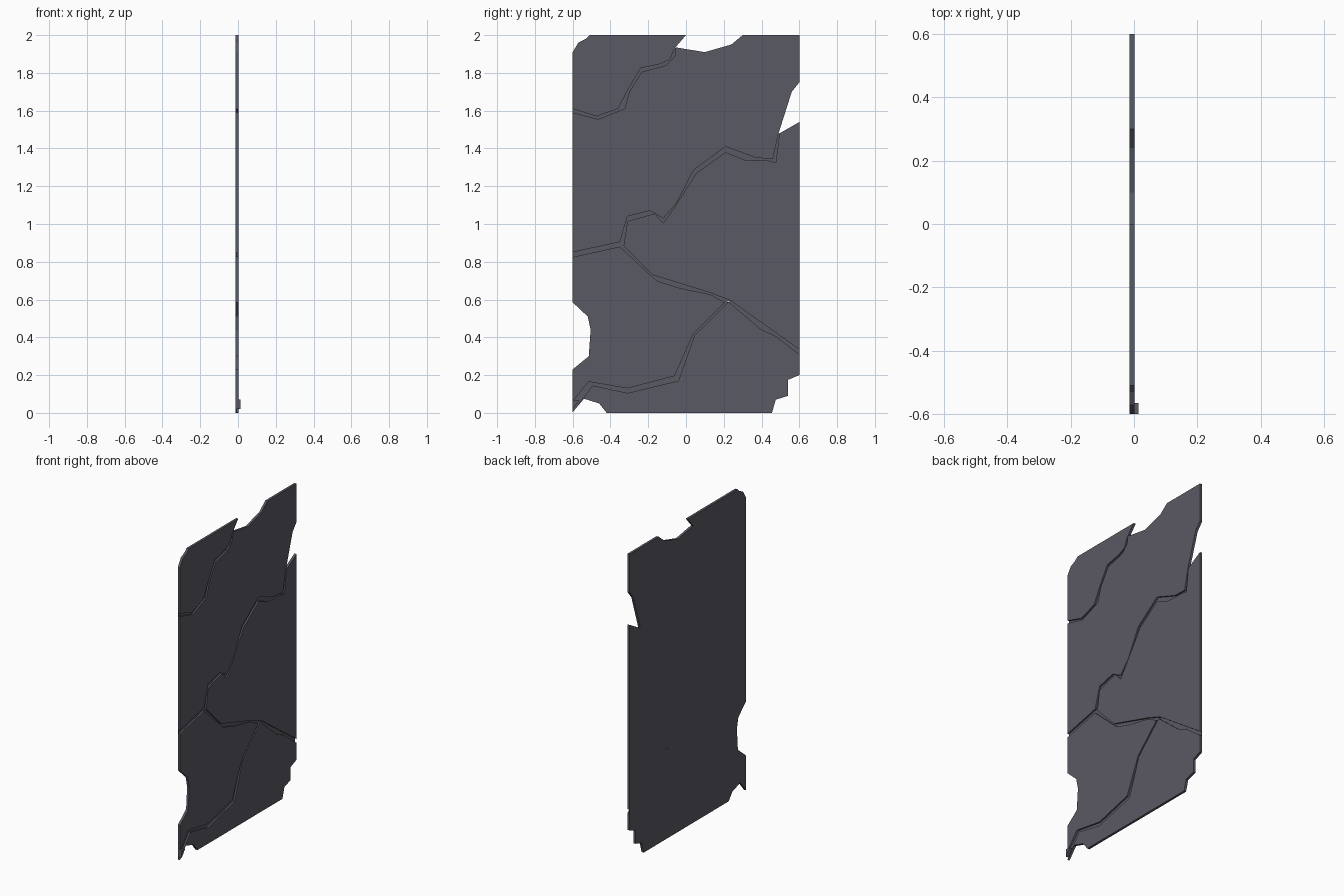
import bpy, bmesh

BACK, FLOOR, FRONT = -0.0135, -0.0085, 0.002

stone = bpy.data.materials.new("dark slate")
stone.diffuse_color = (0.102, 0.100, 0.127, 1)


def slab(name, outline, x0, x1):
    """Extrude a (y, z) outline from x0 to x1."""
    bm = bmesh.new()
    face = bm.faces.new([bm.verts.new((x0, y, z)) for y, z in outline])
    ext = bmesh.ops.extrude_face_region(bm, geom=[face])["geom"]
    for v in ext:
        if isinstance(v, bmesh.types.BMVert):
            v.co.x = x1
    bmesh.ops.recalc_face_normals(bm, faces=bm.faces)
    bmesh.ops.triangulate(bm, faces=[f for f in bm.faces if len(f.verts) > 4])
    mesh = bpy.data.meshes.new(name)
    bm.to_mesh(mesh)
    bm.free()
    mesh.materials.append(stone)
    obj = bpy.data.objects.new(name, mesh)
    bpy.context.collection.objects.link(obj)
    return obj


# Crack edges, each shared by a slab piece and the groove floor
top_hi = [(-0.6, 1.61), (-0.475, 1.57), (-0.36, 1.61), (-0.305, 1.715),
          (-0.24, 1.825), (-0.145, 1.845), (-0.085, 1.87), (-0.06, 1.93)]
top_lo = [(-0.6, 1.59), (-0.465, 1.555), (-0.325, 1.61), (-0.3, 1.70),
          (-0.235, 1.805), (-0.105, 1.84), (-0.06, 1.888), (-0.055, 1.935)]
mid_hi = [(0.49, 1.48), (0.46, 1.345), (0.37, 1.35), (0.21, 1.41), (0.04, 1.285),
          (-0.05, 1.11), (-0.12, 1.03), (-0.19, 1.07), (-0.31, 1.04),
          (-0.35, 0.905), (-0.6, 0.85)]
mid_lo = [(0.495, 1.48), (0.475, 1.325), (0.44, 1.335), (0.31, 1.34), (0.21, 1.38),
          (0.055, 1.27), (-0.06, 1.09), (-0.12, 1.005), (-0.165, 1.055),
          (-0.31, 1.015), (-0.33, 0.885)]
left_lo = [(-0.35, 0.88), (-0.6, 0.825)]
low_hi = [(-0.33, 0.885), (-0.175, 0.73), (0.13, 0.635), (0.235, 0.595)]
low_lo = [(-0.35, 0.88), (-0.155, 0.70), (-0.03, 0.66), (0.13, 0.627), (0.205, 0.585)]
base_hi = [(0.205, 0.585), (0.04, 0.42), (-0.06, 0.195), (-0.31, 0.13),
           (-0.515, 0.165), (-0.6, 0.06)]
base_lo = [(0.225, 0.588), (0.045, 0.41), (-0.04, 0.17), (-0.31, 0.105),
           (-0.495, 0.145), (-0.6, 0.003)]
right_hi = [(0.235, 0.595), (0.6, 0.335)]
right_lo = [(0.225, 0.588), (0.4, 0.44), (0.47, 0.41), (0.6, 0.31)]

# Full-thickness slab pieces
slab("top_left_piece", top_hi + [(0, 2), (-0.51, 2), (-0.53, 1.98),
     (-0.57, 1.96), (-0.6, 1.91)], BACK, FRONT)
slab("upper_piece", top_lo + [(0.1, 1.91), (0.24, 1.95), (0.3, 2), (0.6, 2),
     (0.6, 1.75), (0.56, 1.70)] + mid_hi, BACK, FRONT)
slab("right_piece", mid_lo + low_hi[1:] + right_hi[1:] + [(0.6, 1.54)], BACK, FRONT)
slab("left_piece", left_lo[::-1] + low_lo[1:] + base_hi[1:] + [(-0.6, 0.23),
     (-0.515, 0.30), (-0.505, 0.44), (-0.52, 0.51), (-0.6, 0.585)], BACK, FRONT)
slab("bottom_piece", base_lo[::-1] + right_lo[1:] + [(0.6, 0.2), (0.54, 0.175),
     (0.54, 0.09), (0.475, 0.07), (0.455, 0), (-0.42, 0), (-0.46, 0.05),
     (-0.54, 0.075)], BACK, FRONT)

# Recessed floors joining the pieces along the cracks
grooves = {
    "top": (top_hi, top_lo),
    "middle": (mid_hi, mid_lo + left_lo),
    "low": (low_hi, low_lo),
    "base": (base_hi, base_lo),
    "right": (right_hi, right_lo),
}
for name, (a, b) in grooves.items():
    outline = list(dict.fromkeys(a + b[::-1]))
    slab(name + "_crack_floor", outline, BACK, FLOOR)

# Small raised shard in the lower corner
slab("corner_shard", [(-0.6, 0.02), (-0.565, 0.065), (-0.6, 0.07)], FLOOR, 0.0135)
